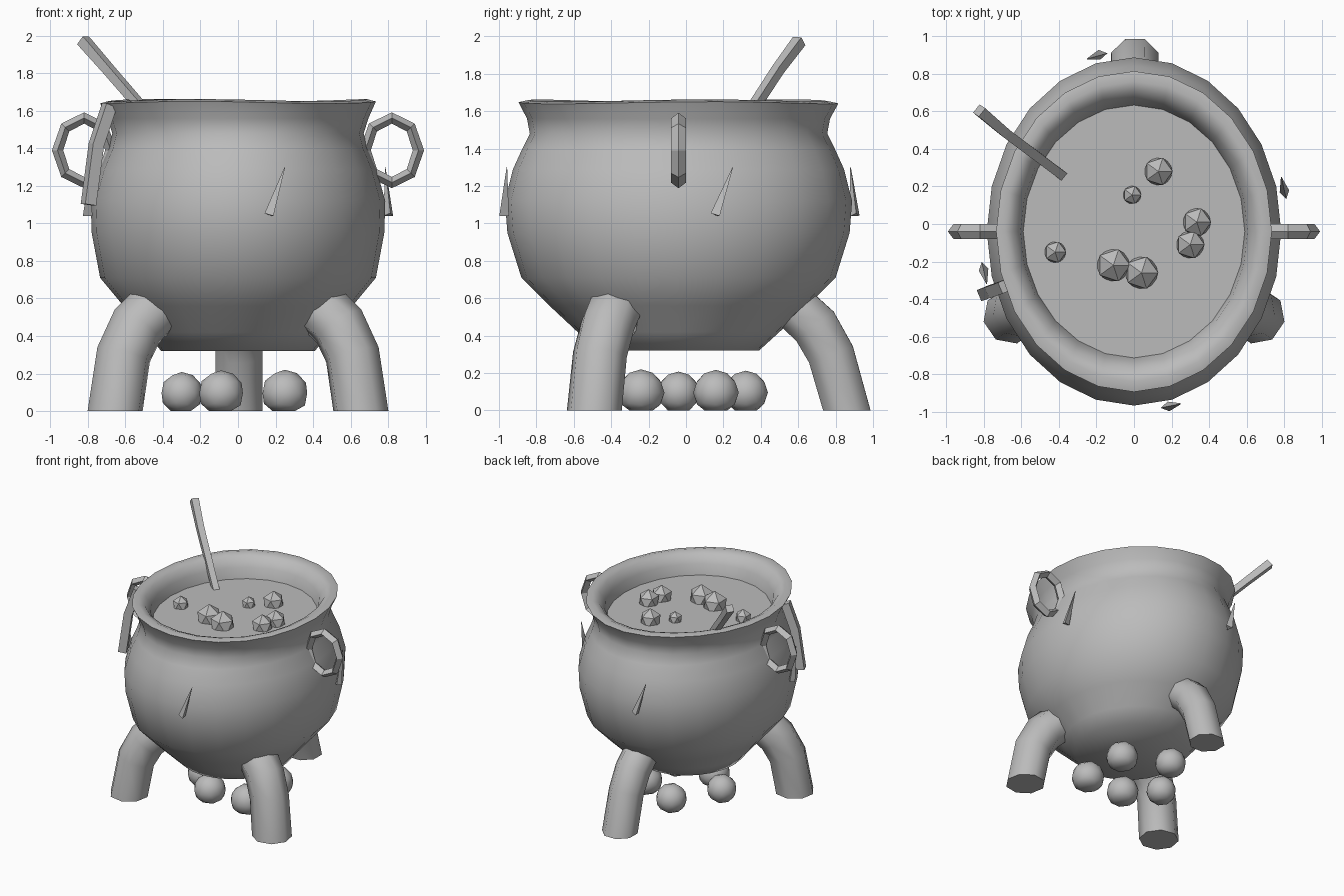
import bpy, bmesh, math
from mathutils import Vector, Matrix

cube = bpy.data.objects.get("Cube")
if cube:
    bpy.data.objects.remove(cube, do_unlink=True)

grey = bpy.data.materials.new("iron_grey")
grey.use_nodes = True
grey.diffuse_color = (0.5, 0.5, 0.5, 1)
grey.node_tree.nodes["Principled BSDF"].inputs["Base Color"].default_value = (0.5, 0.5, 0.5, 1)

MID_Y = -0.04     # centre of the oval pot


def finish(name, bm, angle=None):
    """Turn a bmesh into a named grey object, smooth below the angle."""
    bmesh.ops.recalc_face_normals(bm, faces=bm.faces)
    mesh = bpy.data.meshes.new(name)
    bm.to_mesh(mesh)
    bm.free()
    mesh.materials.append(grey)
    obj = bpy.data.objects.new(name, mesh)
    bpy.context.collection.objects.link(obj)
    if angle:
        bpy.ops.object.select_all(action='DESELECT')
        obj.select_set(True)
        bpy.context.view_layer.objects.active = obj
        bpy.ops.object.shade_smooth_by_angle(angle=math.radians(angle))


def loft(name, rings, angle=None):
    """Skin a list of point rings and cap both ends."""
    bm = bmesh.new()
    loops = [[bm.verts.new(p) for p in ring] for ring in rings]
    n = len(loops[0])
    for a, b in zip(loops, loops[1:]):
        for i in range(n):
            j = (i + 1) % n
            bm.faces.new((a[i], a[j], b[j], b[i]))
    bm.faces.new(loops[0])
    bm.faces.new(loops[-1])
    finish(name, bm, angle)


def tube(name, path, radii, sides, level_start=False, angle=None):
    """Sweep a regular polygon along a path of points."""
    pts = [Vector(p) for p in path]
    rings = []
    for k, p in enumerate(pts):
        t = (pts[min(k + 1, len(pts) - 1)] - pts[max(k - 1, 0)]).normalized()
        if level_start and k == 0:
            t = Vector((0, 0, 1))
        out = Vector((p.x, p.y - MID_Y, 0)).normalized()
        side = t.cross(out).normalized()
        out = side.cross(t)
        ring = []
        for i in range(sides):
            a = math.tau * (i + 0.5) / sides
            ring.append(p + radii[k] * (math.cos(a) * side + math.sin(a) * out))
        rings.append(ring)
    loft(name, rings, angle)


def ball(name, pos, r, subdivisions, stretch=1.0, angle=None):
    """Icosphere stretched in height and flattened where it meets the ground."""
    bm = bmesh.new()
    bmesh.ops.create_icosphere(
        bm, subdivisions=subdivisions, radius=r,
        matrix=Matrix.Translation(pos) @ Matrix.Diagonal((1, 1, stretch, 1)))
    for v in bm.verts:
        v.co.z = max(v.co.z, 0)
    finish(name, bm, angle)


def oval(rx, ry, z, wave=0.0, n=24):
    ring = []
    for i in range(n):
        a = math.tau * i / n
        lift = wave * math.sin(3 * a + 1)
        ring.append((rx * math.cos(a), MID_Y + ry * math.sin(a), z + lift))
    return ring


# Pot: outer wall from the base to the rim, over the rounded lip, down the inside
profile = [(0.41, 0.43, 0.32), (0.49, 0.54, 0.42), (0.61, 0.69, 0.56),
           (0.735, 0.84, 0.71), (0.78, 0.915, 0.95), (0.785, 0.928, 1.12),
           (0.737, 0.885, 1.29), (0.69, 0.835, 1.40), (0.67, 0.795, 1.48),
           (0.695, 0.81, 1.56), (0.735, 0.855, 1.645), (0.69, 0.80, 1.657),
           (0.645, 0.745, 1.635), (0.605, 0.695, 1.57), (0.588, 0.67, 1.47)]
loft("pot", [oval(rx, ry, z, 0.006 if z > 1.6 else 0) for rx, ry, z in profile], 75)

# Broth surface
bm = bmesh.new()
bm.faces.new([bm.verts.new(p) for p in oval(0.592, 0.675, 1.485)])
finish("broth", bm)

# Lumps floating in the broth
lumps = [(0.13, 0.28, 0.085), (-0.01, 0.155, 0.055), (0.335, 0.01, 0.085),
         (0.30, -0.11, 0.085), (-0.42, -0.15, 0.065), (-0.11, -0.22, 0.1),
         (0.04, -0.26, 0.1)]
for x, y, r in lumps:
    ball("broth_lump", (x, y, 1.5), r, 1, 1.15)

# Three bent legs
for s, side in ((1, "left"), (-1, "right")):
    tube("front_leg_" + side,
         [(s * 0.655, -0.49, 0), (s * 0.61, -0.46, 0.3), (s * 0.54, -0.42, 0.45),
          (s * 0.43, -0.365, 0.56), (s * 0.30, -0.30, 0.61)],
         [0.15, 0.148, 0.15, 0.155, 0.14], 8, True, 50)
tube("back_leg",
     [(0.005, 0.86, 0), (0.005, 0.775, 0.3), (0.005, 0.69, 0.45),
      (0.005, 0.57, 0.56), (0.005, 0.42, 0.6)],
     [0.137, 0.135, 0.137, 0.137, 0.12], 8, True, 50)

# Stones under the pot
stones = [(0.25, 0.16, 0.122), (0.25, -0.24, 0.125), (-0.09, 0.32, 0.118),
          (-0.30, -0.04, 0.113), (-0.09, -0.24, 0.122)]
for x, y, r in stones:
    ball("stone", (x, y, 0.095), r, 2, 1.0, 60)

# Ring handles: eight-sided hoops with a diamond section
for s, side in ((1, "left"), (-1, "right")):
    bm = bmesh.new()
    hoops = []
    for i in range(8):
        a = math.tau * i / 8
        hoop = []
        for dr, dy in ((0.03, 0), (0, 0.04), (-0.03, 0), (0, -0.04)):
            hoop.append(bm.verts.new((s * (0.82 + (0.142 + dr) * math.cos(a)), MID_Y + dy,
                                      1.39 + (0.172 + dr) * math.sin(a))))
        hoops.append(hoop)
    for i in range(8):
        a, b = hoops[i], hoops[(i + 1) % 8]
        for k in range(4):
            m = (k + 1) % 4
            bm.faces.new((a[k], a[m], b[m], b[k]))
    finish("ring_handle_" + side, bm)

# Stirring stick and the bent bar hung on the rim
tube("stirring_stick", [(-0.37, 0.25, 1.45), (-0.69, 0.49, 1.82), (-0.825, 0.605, 1.975)],
     [0.034, 0.036, 0.04], 4)
tube("hanging_bar", [(-0.685, -0.33, 1.63), (-0.755, -0.355, 1.42), (-0.797, -0.37, 1.1)],
     [0.045] * 3, 4)

# Thin thorns on the four sides: base and tip points
thorns = [((0.17, -0.975, 1.045), (0.25, -0.958, 1.3)),
          ((0.805, 0.16, 1.045), (0.785, 0.25, 1.3)),
          ((-0.17, 0.905, 1.045), (-0.25, 0.88, 1.3)),
          ((-0.805, -0.23, 1.045), (-0.785, -0.32, 1.3))]
for base, tip in thorns:
    tube("thorn", [base, tip], [0.03, 0.002], 3)
